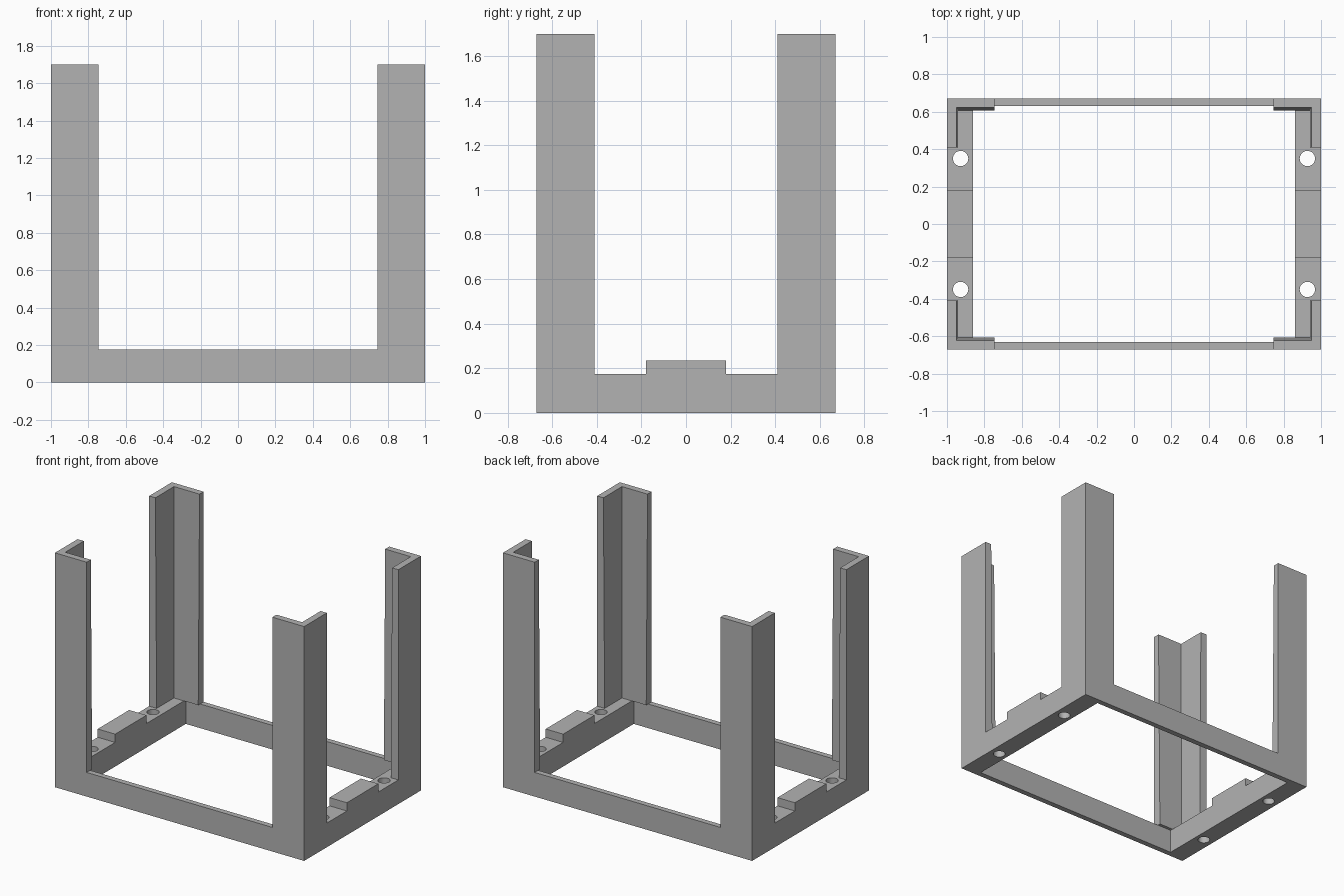
import bpy
import bmesh

cube = bpy.data.objects.get("Cube")
if cube:
    bpy.data.objects.remove(cube, do_unlink=True)

HALF_X, HALF_Y = 1.0, 0.67
RAIL_TOP, PAD_TOP, LEG_TOP = 0.175, 0.235, 1.70
SIDE_INNER, END_INNER = 0.86, 0.63
LEG_X, LEG_Y = 0.745, 0.41

grey = bpy.data.materials.new("plain grey")
grey.use_nodes = True
colour = (0.45, 0.45, 0.45, 1)
grey.diffuse_color = colour
grey.node_tree.nodes["Principled BSDF"].inputs["Base Color"].default_value = colour


def loft(name, start, end):
    """Solid between two matching closed outlines."""
    bm = bmesh.new()
    a = [bm.verts.new(p) for p in start]
    b = [bm.verts.new(p) for p in end]
    bm.faces.new(a)
    bm.faces.new(b)
    for i in range(len(a)):
        j = (i + 1) % len(a)
        bm.faces.new((a[i], a[j], b[j], b[i]))
    bmesh.ops.recalc_face_normals(bm, faces=bm.faces)
    mesh = bpy.data.meshes.new(name)
    bm.to_mesh(mesh)
    bm.free()
    mesh.materials.append(grey)
    obj = bpy.data.objects.new(name, mesh)
    bpy.context.collection.objects.link(obj)
    return obj


def drill(obj, x, y, radius=0.041):
    """Cut a vertical through hole."""
    bpy.ops.mesh.primitive_cylinder_add(vertices=32, radius=radius, depth=1, location=(x, y, 0))
    cutter = bpy.context.object
    cutter.hide_render = True
    cutter.data.materials.append(grey)
    mod = obj.modifiers.new("hole", "BOOLEAN")
    mod.operation = "DIFFERENCE"
    mod.solver = "EXACT"
    mod.object = cutter
    bpy.context.view_layer.objects.active = obj
    bpy.ops.object.modifier_apply(modifier=mod.name)
    bpy.data.objects.remove(cutter, do_unlink=True)


def corner(sx, sy, z, tx, ty):
    """L-shaped leg outline with the given wall thicknesses."""
    points = [(HALF_X, HALF_Y), (LEG_X, HALF_Y), (LEG_X, HALF_Y - ty),
              (HALF_X - tx, HALF_Y - ty), (HALF_X - tx, LEG_Y), (HALF_X, LEG_Y)]
    return [(sx * x, sy * y, z) for x, y in points]


# Side rails with a raised middle pad and two screw holes
half = [(HALF_Y, 0), (HALF_Y, RAIL_TOP), (0.18, RAIL_TOP), (0.18, PAD_TOP)]
profile = half + [(-y, z) for y, z in reversed(half)]
for side, sx in (("left", 1), ("right", -1)):
    rail = loft(side + "_side_rail",
                [(sx * SIDE_INNER, y, z) for y, z in profile],
                [(sx * HALF_X, y, z) for y, z in profile])
    for sy in (1, -1):
        drill(rail, sx * 0.927, sy * 0.35)

# Thin front and back rails between the side rails
for end, sy in (("front", -1), ("back", 1)):
    section = [(HALF_Y, 0), (HALF_Y, RAIL_TOP), (END_INNER, RAIL_TOP), (END_INNER, 0)]
    loft(end + "_rail",
         [(-SIDE_INNER, sy * y, z) for y, z in section],
         [(SIDE_INNER, sy * y, z) for y, z in section])

    # Corner legs whose inner faces taper towards the top
    for side, sx in (("left", 1), ("right", -1)):
        loft(f"{end}_{side}_leg",
             corner(sx, sy, RAIL_TOP, 0.06, 0.062),
             corner(sx, sy, LEG_TOP, 0.05, 0.047))
